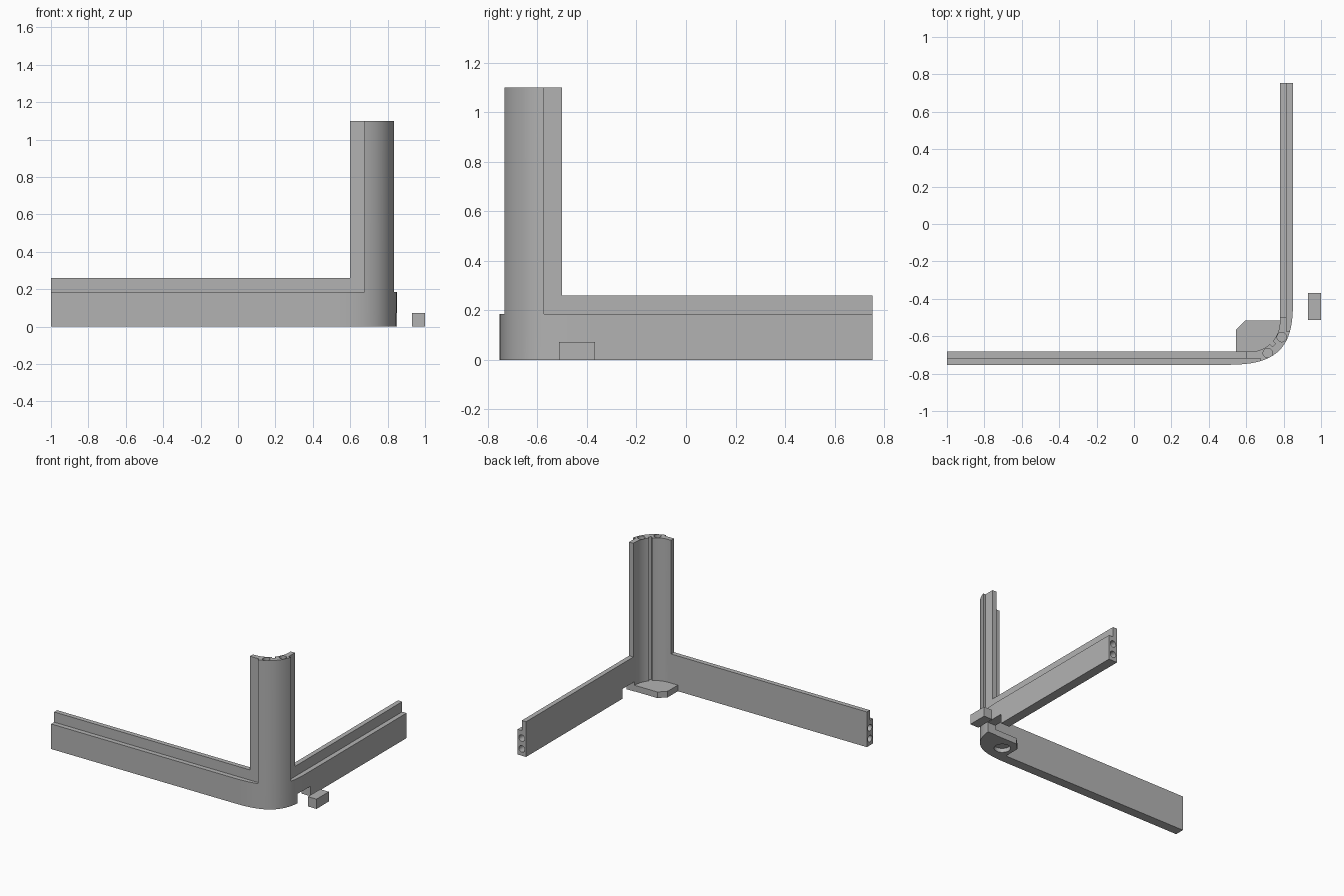
import bpy, bmesh, math
from mathutils import Matrix, Vector

cube = bpy.data.objects.get("Cube")
if cube:
    bpy.data.objects.remove(cube, do_unlink=True)

grey = bpy.data.materials.new("plain grey")
grey.use_nodes = True
colour = (0.45, 0.45, 0.45, 1)
grey.diffuse_color = colour
grey.node_tree.nodes["Principled BSDF"].inputs["Base Color"].default_value = colour

FRONT, BACK, LEFT, RIGHT = -0.753, 0.753, -1.0, 0.85
THICK, LIP = 0.07, 0.035
LEDGE, WALL_TOP, POST_TOP = 0.185, 0.26, 1.1
in_y, in_x = FRONT + THICK, RIGHT - THICK
mid_y, mid_x = FRONT + LIP, RIGHT - LIP


def add_mesh(name, bm):
    mesh = bpy.data.meshes.new(name)
    bmesh.ops.recalc_face_normals(bm, faces=bm.faces)
    bm.to_mesh(mesh)
    bm.free()
    mesh.materials.append(grey)
    obj = bpy.data.objects.new(name, mesh)
    bpy.context.collection.objects.link(obj)
    return obj


def prism(name, outline, z0, z1):
    bm = bmesh.new()
    face = bm.faces.new([bm.verts.new((x, y, z0)) for x, y in outline])
    grown = bmesh.ops.extrude_face_region(bm, geom=[face])["geom"]
    verts = [g for g in grown if isinstance(g, bmesh.types.BMVert)]
    bmesh.ops.translate(bm, verts=verts, vec=(0, 0, z1 - z0))
    return add_mesh(name, bm)


def box(name, x0, x1, y0, y1, z0, z1):
    return prism(name, [(x0, y0), (x1, y0), (x1, y1), (x0, y1)], z0, z1)


def rod(name, centre, axis, radius, length):
    bm = bmesh.new()
    turn = Vector(axis).to_track_quat('Z', 'Y').to_matrix().to_4x4()
    bmesh.ops.create_cone(bm, cap_ends=True, segments=24, radius1=radius, radius2=radius,
                          depth=length, matrix=Matrix.Translation(centre) @ turn)
    return add_mesh(name, bm)


def combine(target, tool, operation):
    mod = target.modifiers.new("combine", 'BOOLEAN')
    mod.object, mod.operation, mod.solver = tool, operation, 'EXACT'
    bpy.context.view_layer.objects.active = target
    bpy.ops.object.modifier_apply(modifier=mod.name)
    bpy.data.objects.remove(tool, do_unlink=True)


def outer_arc(t0, t1, steps):
    """Soft squared-off corner on the outside."""
    points = []
    for i in range(steps + 1):
        t = t0 + (t1 - t0) * i / steps
        points.append((0.45 + 0.4 * max(math.sin(t), 0) ** 0.625,
                       -0.38 + (FRONT + 0.38) * max(math.cos(t), 0) ** 0.625))
    return points


def inner_arc(steps=16):
    """Round corner on the inside, from the side wall to the front wall."""
    r = 0.16
    return [(in_x - r + r * math.cos(a), in_y + r + r * math.sin(a))
            for a in (-math.pi / 2 * i / steps for i in range(steps + 1))]


# Two low walls meeting at the rounded corner
frame = prism("corner_frame",
              [(LEFT, FRONT)] + outer_arc(0, math.pi / 2, 40)
              + [(RIGHT, BACK), (in_x, BACK)] + inner_arc() + [(LEFT, in_y)], 0, LEDGE)

# Raised inner lips
combine(frame, box("front_lip", LEFT, 0.68, mid_y, in_y, 0.1, WALL_TOP), 'UNION')
combine(frame, box("side_lip", in_x, mid_x, -0.58, BACK, 0.1, WALL_TOP), 'UNION')

# Tall corner post with a thin flange on each side
post = ([(0.6, mid_y), (0.675, mid_y)] + outer_arc(0.41, 1.212, 24)
        + [(mid_x, -0.575), (mid_x, -0.5), (in_x, -0.5)] + inner_arc() + [(0.6, in_y)])
combine(frame, prism("post", post, 0.1, POST_TOP), 'UNION')

# Groove down the inside of the post
groove = [(0.724, -0.640), (0.740, -0.656), (0.756, -0.640), (0.740, -0.624)]
combine(frame, prism("groove", groove, 0.04, POST_TOP + 0.1), 'DIFFERENCE')

# Foot plate inside the corner, with a round recess below
plate = [(0.545, -0.7), (0.74, -0.7), (0.8, -0.62), (0.8, -0.515), (0.595, -0.515), (0.545, -0.565)]
combine(frame, prism("plate", plate, 0, 0.045), 'UNION')
combine(frame, rod("recess", (0.63, -0.62, 0), (0, 0, 1), 0.055, 0.06), 'DIFFERENCE')

# Notch at the foot of the side wall
combine(frame, box("notch", 0.7, 0.9, -0.512, -0.37, -0.1, 0.072), 'DIFFERENCE')

# Peg holes in the post top and wall ends
for x, y in ((0.715, -0.69), (0.79, -0.605)):
    combine(frame, rod("hole", (x, y, POST_TOP), (0, 0, 1), 0.025, 0.3), 'DIFFERENCE')
for z in (0.05, 0.13):
    combine(frame, rod("hole", (LEFT, mid_y, z), (1, 0, 0), 0.024, 0.3), 'DIFFERENCE')
    combine(frame, rod("hole", (mid_x, BACK, z), (0, 1, 0), 0.024, 0.3), 'DIFFERENCE')

# Loose block that fits the notch
block = box("loose_block", 0.93, 1.0, -0.512, -0.368, 0, 0.072)

for obj in (frame, block):
    bpy.ops.object.select_all(action='DESELECT')
    obj.select_set(True)
    bpy.context.view_layer.objects.active = obj
    bpy.ops.object.shade_smooth_by_angle(angle=math.radians(30))
